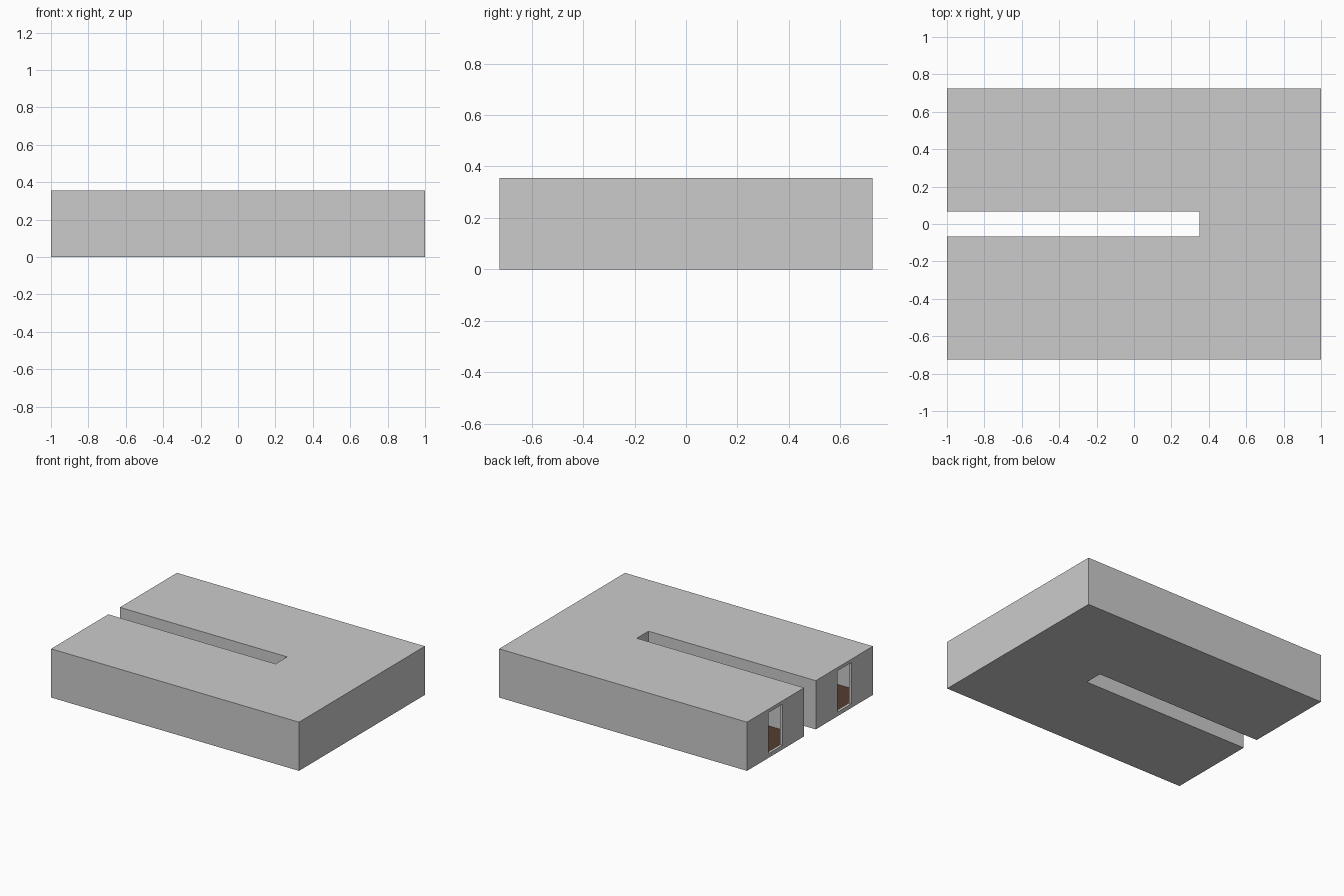
import bpy, bmesh

if "Cube" in bpy.data.objects:
    bpy.data.objects.remove(bpy.data.objects["Cube"])

L, W, H = 1.0, 0.725, 0.355      # half length, half width, height
SLOT_Y, SLOT_X = 0.067, 0.35     # slot half width and inner end
T = 0.02                         # wall thickness


def u_prism(name, inset, z0, z1):
    """U-shaped footprint, shrunk by inset, extruded from z0 to z1."""
    x, y = L - inset, W - inset
    sy, sx = SLOT_Y + inset, SLOT_X + inset
    pts = [(-x, -y), (x, -y), (x, y), (-x, y),
           (-x, sy), (sx, sy), (sx, -sy), (-x, -sy)]
    bm = bmesh.new()
    face = bm.faces.new([bm.verts.new((px, py, z0)) for px, py in pts])
    ext = bmesh.ops.extrude_face_region(bm, geom=[face])
    verts = [v for v in ext["geom"] if isinstance(v, bmesh.types.BMVert)]
    bmesh.ops.translate(bm, verts=verts, vec=(0, 0, z1 - z0))
    bmesh.ops.recalc_face_normals(bm, faces=bm.faces)
    return to_object(name, bm)


def box(name, centre, size):
    bm = bmesh.new()
    bmesh.ops.create_cube(bm, size=1)
    bmesh.ops.scale(bm, verts=bm.verts, vec=size)
    bmesh.ops.translate(bm, verts=bm.verts, vec=centre)
    return to_object(name, bm)


def to_object(name, bm):
    mesh = bpy.data.meshes.new(name)
    bm.to_mesh(mesh)
    bm.free()
    ob = bpy.data.objects.new(name, mesh)
    bpy.context.collection.objects.link(ob)
    return ob


def cut(target, cutter):
    mod = target.modifiers.new(cutter.name, "BOOLEAN")
    mod.operation, mod.solver, mod.object = "DIFFERENCE", "EXACT", cutter
    cutter.hide_render = True
    cutter.hide_set(True)


# Outer building shell, hollowed into a U-shaped corridor
shell = u_prism("corridor_shell", 0, 0, H)
cut(shell, u_prism("corridor_cutter", T, 0.008, H - T))

# Doorway at the open end of each arm
for side, label in ((1, "back"), (-1, "front")):
    cut(shell, box(label + "_door_cutter", (-L, side * 0.397, 0.18),
                   (0.1, 0.16, 0.30)))

# Brown floor inside the corridor
floor = u_prism("corridor_floor", T, 0.007, 0.012)
brown = bpy.data.materials.new("brown_floor")
brown.diffuse_color = (0.09, 0.045, 0.028, 1)
brown.use_nodes = True
brown.node_tree.nodes["Principled BSDF"].inputs["Base Color"].default_value = brown.diffuse_color
floor.data.materials.append(brown)
